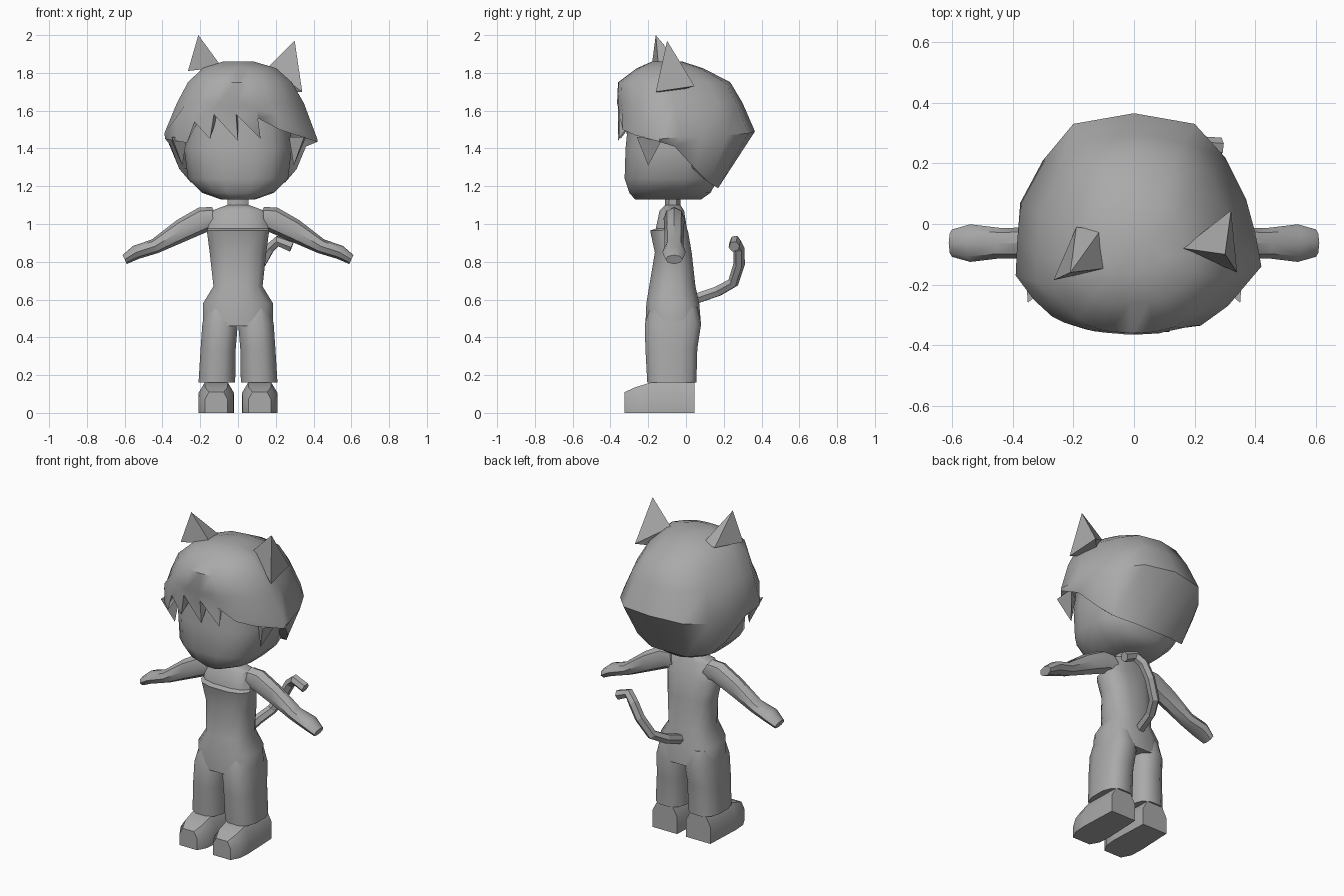
import bpy, bmesh, math

if "Cube" in bpy.data.objects:
    bpy.data.objects.remove(bpy.data.objects["Cube"])

grey = bpy.data.materials.new("plain grey")
grey.diffuse_color = (0.4, 0.4, 0.4, 1)
grey.use_nodes = True
grey.node_tree.nodes["Principled BSDF"].inputs["Base Color"].default_value = grey.diffuse_color


def build(name, verts, faces, angle=40):
    mesh = bpy.data.meshes.new(name)
    mesh.from_pydata(verts, [], faces)
    bm = bmesh.new()
    bm.from_mesh(mesh)
    bmesh.ops.recalc_face_normals(bm, faces=bm.faces)
    bm.to_mesh(mesh)
    bm.free()
    mesh.materials.append(grey)
    ob = bpy.data.objects.new(name, mesh)
    bpy.context.collection.objects.link(ob)
    bpy.ops.object.select_all(action='DESELECT')
    ob.select_set(True)
    bpy.context.view_layer.objects.active = ob
    bpy.ops.object.shade_smooth_by_angle(angle=math.radians(angle))
    return ob


def loft(name, rings, angle=40):
    """Skin a stack of equal-length rings and cap both ends."""
    n = len(rings[0])
    verts = [v for r in rings for v in r]
    faces = [(k * n + i, k * n + (i + 1) % n, (k + 1) * n + (i + 1) % n, (k + 1) * n + i)
             for k in range(len(rings) - 1) for i in range(n)]
    faces += [tuple(range(n)), tuple(range(len(verts) - n, len(verts)))]
    return build(name, verts, faces, angle)


def ring(z, rx, y0, y1, cx=0, n=12, p=0.75):
    """Rounded-square horizontal section."""
    pts = []
    for i in range(n):
        a = math.tau * (i + 0.5) / n
        c, s = math.cos(a), math.sin(a)
        m = max(abs(math.copysign(abs(math.cos(math.tau * (k + .5) / n)) ** p, 1)) for k in range(n))
        pts.append((cx + rx * math.copysign(abs(c) ** p, c) / m,
                    (y0 + y1) / 2 + (y1 - y0) / 2 * math.copysign(abs(s) ** p, s) / m, z))
    return pts


# body with a bib step at the chest
loft("torso", [ring(*r) for r in [
    (0.46, .185, -.215, .08), (0.58, .185, -.21, .07), (0.67, .13, -.195, .05),
    (0.85, .15, -.165, .03), (0.965, .165, -.19, .01), (0.975, .16, -.16, .005),
    (1.07, .14, -.14, -.01), (1.10, .06, -.11, -.03)]])
loft("neck", [ring(z, .055, -.11, -.03, n=8) for z in (1.07, 1.18)])

# face and skull
loft("head", [ring(*r, n=16) for r in [
    (1.13, .09, -.27, .08), (1.165, .19, -.30, .13), (1.24, .265, -.325, .17),
    (1.40, .285, -.32, .2), (1.60, .27, -.30, .2)]], 50)

for s, side in ((1, "right"), (-1, "left")):
    # trouser legs
    loft(side + "_trouser_leg", [ring(z, rx, y0, y1, s * cx) for z, rx, y0, y1, cx in [
        (0.16, .097, -.205, .055, .112), (0.34, .093, -.215, .06, .105),
        (0.47, .094, -.218, .08, .095), (0.56, .08, -.19, .06, .09)]])
    # shoes, sectioned from heel to toe
    shoe = []
    for y, hw, h in [(.045, .085, .16), (-.19, .095, .16), (-.27, .09, .135), (-.325, .06, .11)]:
        prof = [(-1, 0), (1, 0), (1, .65), (.65, 1), (-.65, 1), (-1, .65)]
        shoe.append([(s * .115 + hw * a, y, h * b) for a, b in prof])
    loft(side + "_shoe", shoe)
    # arms with mitten hands, sectioned from shoulder to fingertips
    arm = []
    for x, z, hy, hz in [(.11, 1.03, .055, .06), (.18, 1.025, .055, .062), (.30, .965, .052, .055),
                         (.44, .882, .05, .036), (.54, .85, .062, .034), (.60, .812, .045, .024)]:
        arm.append([(s * (x + .45 * hz * math.sin(a)), -.063 + hy * math.cos(a), z + hz * math.sin(a))
                    for a in [math.tau * i / 8 for i in range(8)]])
    loft(side + "_arm", arm)
    # pointed side lock of hair
    build(side + "_side_lock", [(s * .35, -.26, 1.46), (s * .36, -.12, 1.46), (s * .27, -.19, 1.46),
                                (s * .295, -.2, 1.31)],
          [(0, 1, 2), (0, 1, 3), (1, 2, 3), (2, 0, 3)])

# hair: widest outline (x, y, z) paired with the lower rim (x, y, z)
hair = [
    ((0, .365, 1.49), (0, .17, 1.19)), ((-.2, .33, 1.48), (-.12, .17, 1.19)),
    ((-.3, .21, 1.46), (-.25, .12, 1.22)), ((-.375, .07, 1.45), (-.31, .05, 1.29)),
    ((-.385, -.06, 1.47), (-.36, -.08, 1.42)), ((-.39, -.17, 1.48), (-.385, -.17, 1.45)),
    ((-.33, -.25, 1.56), (-.33, -.25, 1.44)), ((-.27, -.305, 1.58), (-.27, -.305, 1.43)),
    ((-.23, -.325, 1.6), (-.23, -.325, 1.54)), ((-.16, -.347, 1.6), (-.148, -.347, 1.45)),
    ((-.12, -.352, 1.62), (-.127, -.352, 1.58)), ((-.02, -.36, 1.62), (0, -.36, 1.44)),
    ((0, -.36, 1.62), (-.01, -.36, 1.58)), ((.1, -.355, 1.6), (.12, -.355, 1.45)),
    ((.12, -.35, 1.6), (.105, -.35, 1.56)), ((.2, -.335, 1.58), (.22, -.335, 1.5)),
    ((.31, -.27, 1.5), (.31, -.27, 1.47)), ((.42, -.14, 1.45), (.42, -.14, 1.435)),
    ((.40, -.03, 1.46), (.36, -.06, 1.41)), ((.37, .08, 1.46), (.31, .05, 1.29)),
    ((.3, .22, 1.47), (.25, .12, 1.22)), ((.2, .33, 1.48), (.12, .17, 1.19))]
wide = [a for a, b in hair]
rim = [b for a, b in hair]
inner = [(x * .72, -.05 + (y + .05) * .72, max(z + .01, 1.3) if y > 0 else 1.58) for x, y, z in rim]
rings = [inner, rim, wide]
for z, sx, y0, y1 in [(1.64, .83, -.365, .30), (1.75, .68, -.36, .235),
                      (1.825, .48, -.26, .09), (1.86, .2, -.18, -.02)]:
    rings.append([(x * sx, y0 + (y + .36) / .725 * (y1 - y0), z) for x, y, _ in wide])
loft("hair", rings, 50)

# cat ears
build("left_ear", [(-.265, -.185, 1.81), (-.085, -.145, 1.83), (-.11, -.02, 1.83), (-.19, -.01, 1.82),
                   (-.21, -.16, 2.0)],
      [(0, 1, 2, 3), (0, 1, 4), (1, 2, 4), (2, 3, 4), (3, 0, 4)], 30)
build("right_ear", [(.16, -.08, 1.83), (.34, -.16, 1.70), (.32, .045, 1.73), (.30, -.10, 1.97),
                    (.22, -.06, 1.7)],
      [(0, 1, 3), (1, 2, 3), (2, 0, 3), (0, 1, 4), (1, 2, 4), (2, 0, 4)], 30)

# curled tail
curve = bpy.data.curves.new("tail", 'CURVE')
curve.dimensions = '3D'
curve.bevel_depth = 0.03
curve.bevel_resolution = 1
curve.use_fill_caps = True
path = [(0, .04, .60), (.02, .17, .645), (.06, .25, .69), (.12, .282, .79),
        (.165, .28, .87), (.21, .26, .91), (.285, .255, .88)]
spline = curve.splines.new('POLY')
spline.points.add(len(path) - 1)
for p, co in zip(spline.points, path):
    p.co = (*co, 1)
    spline.use_smooth = False
curve.materials.append(grey)
bpy.context.collection.objects.link(bpy.data.objects.new("tail", curve))
